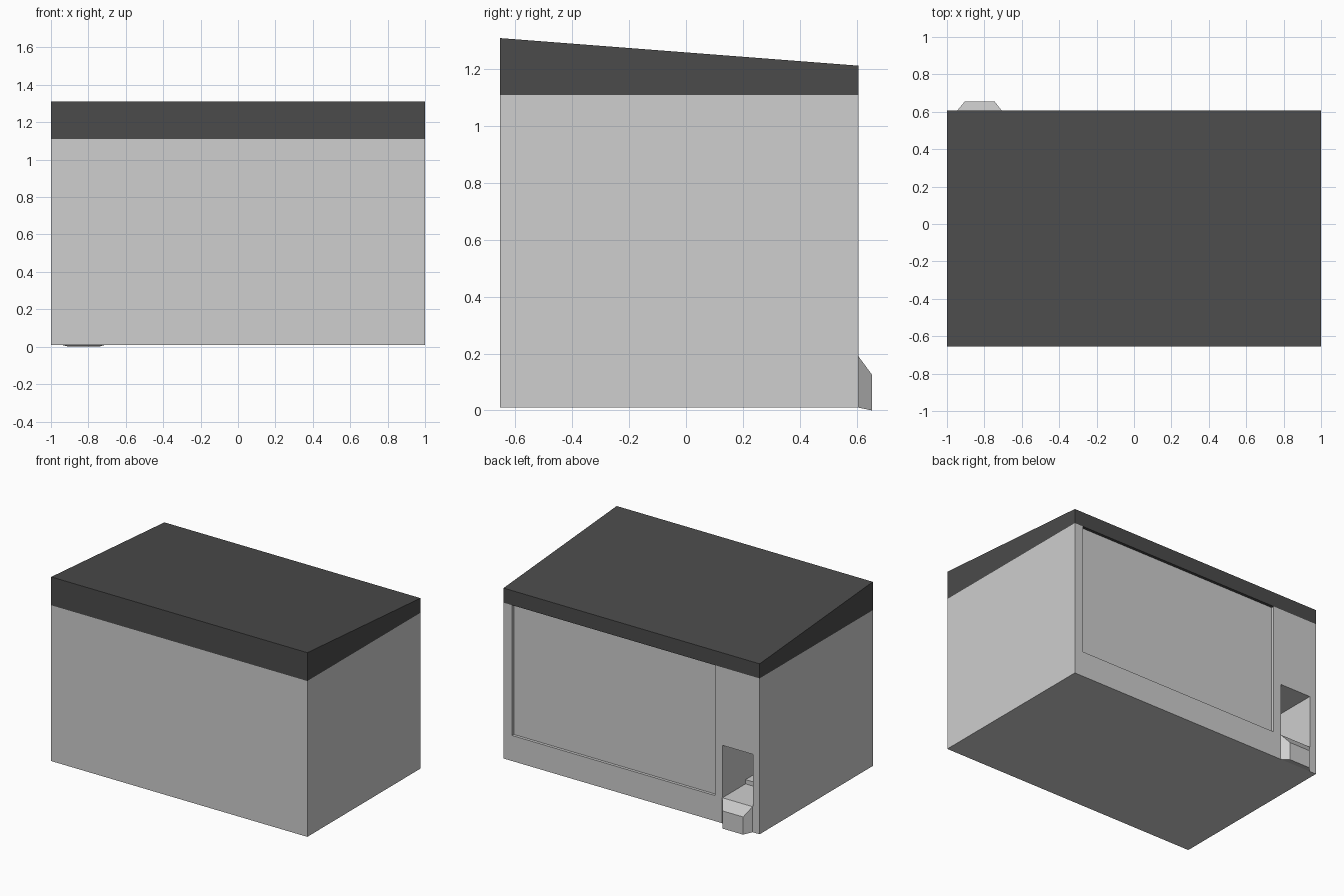
import bpy, bmesh

if "Cube" in bpy.data.objects:
    bpy.data.objects.remove(bpy.data.objects["Cube"])


def material(name, rgb):
    m = bpy.data.materials.new(name)
    m.diffuse_color = (*rgb, 1)
    m.use_nodes = True
    m.node_tree.nodes["Principled BSDF"].inputs["Base Color"].default_value = m.diffuse_color
    return m


LIGHT = material("light_grey", (0.62, 0.62, 0.62))
DARK = material("dark_grey", (0.07, 0.07, 0.07))


def hull(name, points, mat):
    """Convex solid around the given points."""
    bm = bmesh.new()
    for p in points:
        bm.verts.new(p)
    bmesh.ops.convex_hull(bm, input=bm.verts[:])
    bmesh.ops.dissolve_limit(bm, angle_limit=0.01, verts=bm.verts[:], edges=bm.edges[:])
    bmesh.ops.recalc_face_normals(bm, faces=bm.faces[:])
    me = bpy.data.meshes.new(name)
    bm.to_mesh(me)
    bm.free()
    me.materials.append(mat)
    ob = bpy.data.objects.new(name, me)
    bpy.context.collection.objects.link(ob)
    return ob


def box(name, xs, ys, zs, mat):
    return hull(name, [(x, y, z) for x in xs for y in ys for z in zs], mat)


def cut(target, cutter):
    mod = target.modifiers.new("cut", "BOOLEAN")
    mod.operation = "DIFFERENCE"
    mod.solver = "EXACT"
    mod.object = cutter
    bpy.context.view_layer.objects.active = target
    bpy.ops.object.modifier_apply(modifier=mod.name)
    bpy.data.objects.remove(cutter)


FRONT, BACK = -0.655, 0.607
EAVE = 1.11

# Main housing
body = box("body", (-1, 1), (FRONT, BACK), (0.01, EAVE), LIGHT)

# Large shallow recess in the back wall, open up to the roof
cut(body, box("panel_cutter", (-0.65, 0.933), (BACK - 0.02, 0.8), (0.19, 1.3), LIGHT))

# Deep opening beside it
cut(body, box("opening_cutter", (-0.95, -0.71), (0.15, 0.8), (0.19, 0.56), LIGHT))

# Raised step inside the opening
box("opening_step", (-0.95, -0.71), (0.15, 0.35), (0.19, 0.22), LIGHT)

# Tapered sill below the opening
hull("sill",
     [(x, BACK, z) for x in (-0.945, -0.708) for z in (0.01, 0.19)]
     + [(x, 0.655, z) for x in (-0.905, -0.745) for z in (0, 0.125)], LIGHT)

# Sloping roof cap
hull("roof",
     [(x, y, z) for x in (-1, 1)
      for y, z in ((FRONT, EAVE), (BACK, EAVE), (FRONT, 1.31), (BACK, 1.213))], DARK)
